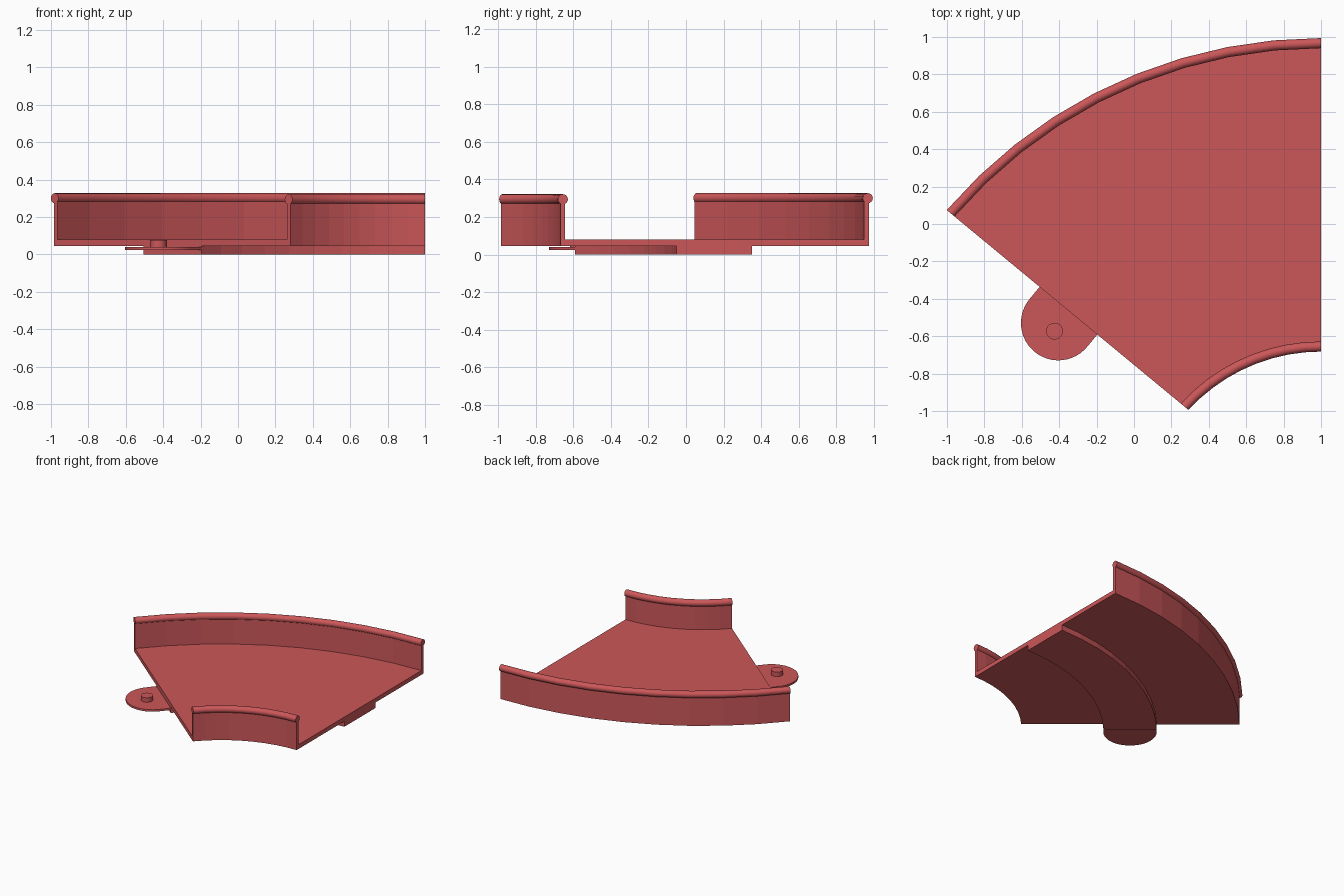
import bpy, bmesh, math
from mathutils import Vector

cube = bpy.data.objects.get("Cube")
if cube:
    bpy.data.objects.remove(cube, do_unlink=True)

red = bpy.data.materials.new("soft red")
red.use_nodes = True
colour = (0.6, 0.095, 0.1, 1)
red.diffuse_color = colour
red.node_tree.nodes["Principled BSDF"].inputs["Base Color"].default_value = colour

CENTRE = Vector((1.0, -1.643))    # shared centre of all the arcs
TURN = math.radians(50.42)        # direction of the slanted end
OFFSET = 0.0486                   # slanted end misses the centre by this
STEPS = 9


def arc_point(radius, t):
    """Point on an arc, t = 0 at the straight end, 1 at the slanted end."""
    a = t * (TURN - math.asin(OFFSET / radius))
    return CENTRE + radius * Vector((-math.sin(a), math.cos(a)))


def finish(name, bm, smooth=False):
    bmesh.ops.recalc_face_normals(bm, faces=bm.faces)
    mesh = bpy.data.meshes.new(name)
    bm.to_mesh(mesh)
    bm.free()
    mesh.materials.append(red)
    obj = bpy.data.objects.new(name, mesh)
    bpy.context.collection.objects.link(obj)
    if smooth:
        bpy.ops.object.select_all(action='DESELECT')
        obj.select_set(True)
        bpy.context.view_layer.objects.active = obj
        bpy.ops.object.shade_smooth_by_angle(angle=math.radians(40))
    return obj


def sweep(name, profile, smooth=False):
    """Sweep a closed (radius, height) profile round the bend."""
    bm = bmesh.new()
    rings = []
    for i in range(STEPS + 1):
        rings.append([bm.verts.new((*arc_point(r, i / STEPS), z)) for r, z in profile])
    n = len(profile)
    for a, b in zip(rings, rings[1:]):
        for j in range(n):
            k = (j + 1) % n
            bm.faces.new((a[j], a[k], b[k], b[j]))
    bm.faces.new(rings[0])
    bm.faces.new(rings[-1])
    return finish(name, bm, smooth)


def round_profile(radius, z, size, sides=16):
    return [(radius + size * math.cos(math.tau * i / sides),
             z + size * math.sin(math.tau * i / sides)) for i in range(sides)]


def prism(name, outline, low, high, smooth=False):
    bm = bmesh.new()
    face = bm.faces.new([bm.verts.new((p.x, p.y, low)) for p in outline])
    top = bmesh.ops.extrude_face_region(bm, geom=[face])["geom"]
    bmesh.ops.translate(bm, vec=(0, 0, high - low),
                        verts=[v for v in top if isinstance(v, bmesh.types.BMVert)])
    return finish(name, bm, smooth)


# Curved tray: floor with a wall on each side
sweep("curved_tray", [(0.975, 0.045), (2.616, 0.045), (2.616, 0.295), (2.59, 0.295),
                      (2.59, 0.08), (1.0, 0.08), (1.0, 0.29), (0.975, 0.29)])

# Rounded rails along the wall tops
sweep("outer_rail", round_profile(2.61, 0.3, 0.027), True)
sweep("inner_rail", round_profile(0.988, 0.294, 0.027), True)

# Raised rib under the floor
sweep("underside_rib", [(1.593, 0), (1.993, 0), (1.993, 0.046), (1.593, 0.046)])

# Connector tab with a rounded end, sticking out of the slanted end of the rib
near, far = arc_point(1.593, 1), arc_point(1.993, 1)
along = (far - near).normalized()
out = Vector((-along.y, along.x))
half = (far - near).length / 2
middle = (near + far) / 2 + out * 0.085
outline = [near - out * 0.01]
for i in range(25):
    a = math.pi * i / 24
    outline.append(middle + half * (out * math.sin(a) - along * math.cos(a)))
outline.append(far - out * 0.01)
prism("connector_tab", outline, 0.024, 0.04, True)

# Locking pin on the tab
pin = [Vector((-0.425, -0.573)) + 0.045 * Vector((math.cos(math.tau * i / 20),
       math.sin(math.tau * i / 20))) for i in range(20)]
prism("locking_pin", pin, 0.035, 0.077, True)
